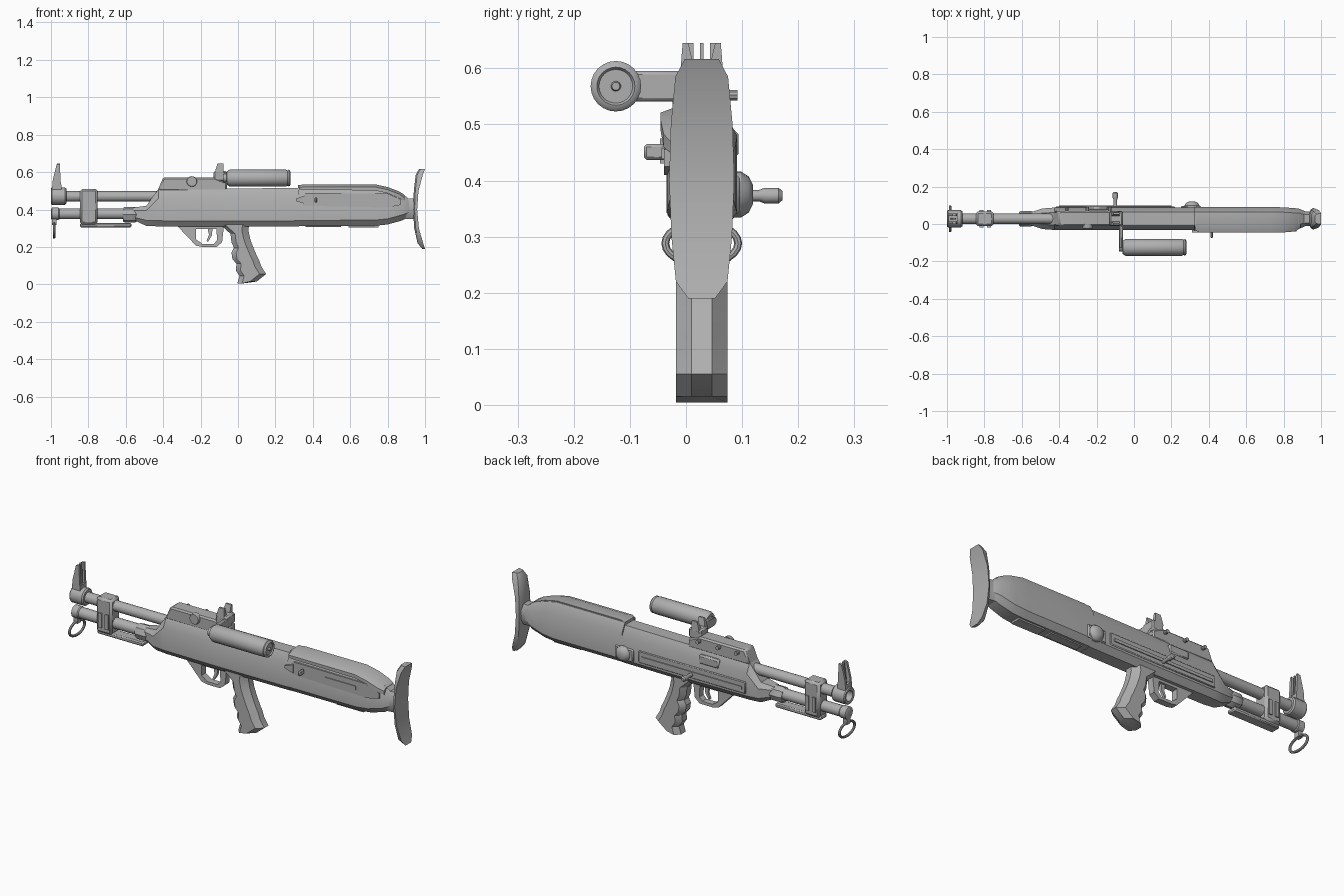
import bpy, bmesh, math
from mathutils import Vector

YC = 0.028  # centre plane of the long body
grey = bpy.data.materials.new("grey_metal")
grey.diffuse_color = (0.43, 0.43, 0.43, 1)


def finish(name, bm, bevel=0, smooth=True):
    bmesh.ops.recalc_face_normals(bm, faces=bm.faces)
    me = bpy.data.meshes.new(name)
    bm.to_mesh(me)
    bm.free()
    ob = bpy.data.objects.new(name, me)
    bpy.context.collection.objects.link(ob)
    me.materials.append(grey)
    bpy.ops.object.select_all(action='DESELECT')
    ob.select_set(True)
    bpy.context.view_layer.objects.active = ob
    if bevel:
        m = ob.modifiers.new("bevel", 'BEVEL')
        m.width = bevel
        m.segments = 1
        m.limit_method = 'ANGLE'
    if smooth:
        bpy.ops.object.shade_smooth_by_angle(angle=math.radians(32))
    return ob


def loft(name, rings, caps=True, **kw):
    bm = bmesh.new()
    vs = [[bm.verts.new(p) for p in r] for r in rings]
    n = len(rings[0])
    for a, b in zip(vs, vs[1:]):
        for i in range(n):
            j = (i + 1) % n
            bm.faces.new((a[i], a[j], b[j], b[i]))
    if caps:
        bm.faces.new(vs[0])
        bm.faces.new(vs[-1])
    return finish(name, bm, **kw)


def prism(name, pts, y0, y1, **kw):
    """Side outline (x, z) extruded across y."""
    return loft(name, [[(x, y, z) for x, z in pts] for y in (y0, y1)], **kw)


def box(name, x0, x1, y0, y1, z0, z1, **kw):
    return prism(name, [(x0, z0), (x1, z0), (x1, z1), (x0, z1)], y0, y1, **kw)


def lathe(name, prof, c, axis='x', n=20):
    """Turned part; prof is (position along axis, radius)."""
    rings = []
    for t, r in prof:
        ring = []
        for i in range(n):
            a = 2 * math.pi * i / n
            u, v = r * math.cos(a), r * math.sin(a)
            ring.append((t, c[0] + u, c[1] + v) if axis == 'x' else (c[0] + u, t, c[1] + v))
        rings.append(ring)
    return loft(name, rings)


def body_ring(x, zt, zb, hw, tw, bw, ct, cb):
    """Eight-sided body section: half widths at side, top, bottom; chamfer heights."""
    side = [(bw, zb), (hw, zb + cb), (hw, zt - ct), (tw, zt)]
    pts = side + [(-y, z) for y, z in reversed(side)]
    return [(x, YC + y, z) for y, z in pts]


# receiver and stock
loft("receiver", [body_ring(*s) for s in (
    (-0.56, 0.41, 0.345, 0.032, 0.02, 0.02, 0.015, 0.015),
    (-0.49, 0.42, 0.312, 0.055, 0.03, 0.03, 0.025, 0.03),
    (-0.425, 0.51, 0.31, 0.06, 0.034, 0.035, 0.05, 0.03),
    (-0.1, 0.512, 0.308, 0.061, 0.036, 0.035, 0.05, 0.03),
    (0.325, 0.515, 0.31, 0.061, 0.036, 0.035, 0.05, 0.03))])
loft("stock", [body_ring(*s) for s in (
    (0.32, 0.53, 0.312, 0.062, 0.036, 0.036, 0.05, 0.03),
    (0.73, 0.53, 0.313, 0.063, 0.036, 0.036, 0.05, 0.03),
    (0.80, 0.515, 0.32, 0.061, 0.035, 0.034, 0.05, 0.03),
    (0.88, 0.485, 0.342, 0.055, 0.03, 0.03, 0.04, 0.03),
    (0.915, 0.455, 0.365, 0.04, 0.022, 0.022, 0.025, 0.02))])
box("stock_lower_plate", 0.59, 0.75, 0.0, 0.056, 0.305, 0.32)
box("bottom_hatch", 0.36, 0.55, 0.005, 0.051, 0.306, 0.316)

# cheek pad overhanging the left of the stock
pad = []
for x, zt, zb, y in ((0.325, 0.528, 0.506, -0.034), (0.35, 0.535, 0.505, -0.045),
                     (0.73, 0.535, 0.502, -0.045), (0.80, 0.52, 0.487, -0.045),
                     (0.86, 0.497, 0.46, -0.04), (0.89, 0.478, 0.445, -0.022)):
    pad.append([(x, 0.06, zt), (x, -0.008, zt), (x, y, zt - 0.014), (x, y, zb), (x, 0.06, zb)])
loft("cheek_pad", pad)

# left side breech panel, with lever
prism("breech_panel", [(0.35, 0.42), (0.80, 0.41), (0.87, 0.425), (0.87, 0.455), (0.80, 0.485),
                       (0.36, 0.488)], -0.039, 0.0)
box("breech_slot_bar", 0.55, 0.735, -0.044, -0.03, 0.438, 0.458)
prism("lever_plate", [(0.31, 0.445), (0.36, 0.43), (0.36, 0.475), (0.31, 0.458)], -0.046, -0.02)
box("breech_lever_arm", 0.408, 0.422, -0.075, -0.03, 0.437, 0.465, bevel=0.005)

# butt plate, concave at the rear, and its neck
butt = []
for z, x0, x1, hw in ((0.19, 0.985, 1.0, 0.024), (0.22, 0.96, 0.99, 0.046), (0.30, 0.942, 0.967, 0.054),
                      (0.40, 0.936, 0.958, 0.058), (0.50, 0.94, 0.965, 0.055), (0.585, 0.95, 0.988, 0.047),
                      (0.617, 0.968, 1.0, 0.03)):
    butt.append([(x0 + 0.008, YC - hw * 0.85, z), (x1, YC - hw, z), (x1, YC + hw, z),
                 (x0 + 0.008, YC + hw * 0.85, z), (x0, YC + hw * 0.5, z), (x0, YC - hw * 0.5, z)])
loft("butt_plate", butt)
loft("butt_neck", [body_ring(x, 0.46, 0.35, w, w * .6, w * .6, 0.03, 0.03)
                   for x, w in ((0.89, 0.045), (0.925, 0.038), (0.945, 0.038))])

# upper barrel with hollow muzzle, lower tube with cap and collar
lathe("upper_barrel", [(-0.95, 0.028), (-0.40, 0.028)], (YC, 0.47))
lathe("muzzle", [(-0.96, 0.026), (-0.998, 0.028), (-1.0, 0.034), (-1.0, 0.042), (-0.995, 0.046),
                 (-0.925, 0.046), (-0.918, 0.04), (-0.918, 0.026)], (YC, 0.471))
lathe("lower_tube", [(-0.99, 0.029), (-0.53, 0.029)], (YC, 0.377))
lathe("lower_tube_cap", [(-1.0, 0.024), (-0.995, 0.033), (-0.96, 0.033), (-0.955, 0.029)], (YC, 0.377))
lathe("lower_collar", [(-0.615, 0.036), (-0.605, 0.042), (-0.55, 0.042), (-0.54, 0.036)], (YC, 0.372), n=8)

# clamp joining the tubes, and under rail
box("barrel_clamp", -0.845, -0.75, -0.012, 0.068, 0.32, 0.51, bevel=0.012)
for s in (-1, 1):
    for x in (-0.825, -0.785):
        box("clamp_rib", x, x + 0.02, YC + s * 0.036, YC + s * 0.046, 0.35, 0.43)
box("under_rail", -0.845, -0.57, 0.0, 0.056, 0.305, 0.328, bevel=0.006)

# front sight ears and post
for y in (0.0, 0.043):
    prism("front_sight_ear", [(-0.995, 0.50), (-0.945, 0.50), (-0.95, 0.59), (-0.953, 0.645), (-0.97, 0.64),
                              (-0.98, 0.60), (-0.99, 0.56)], y, y + 0.013)
prism("front_sight_post", [(-0.985, 0.50), (-0.95, 0.50), (-0.955, 0.645), (-0.967, 0.645)], 0.025, 0.031)
box("front_sight_base", -0.993, -0.945, 0.0, 0.056, 0.50, 0.535)

# sling ring under the front cap
box("sling_mount", -0.995, -0.97, 0.013, 0.043, 0.318, 0.355)
rings = []
for i in range(25):
    a = 2 * math.pi * i / 24
    d = Vector((0, math.cos(a), math.sin(a)))
    c = Vector((-0.983, YC + 0.065 * d.y, 0.288 + 0.037 * d.z))
    rings.append([c + 0.007 * (math.cos(b) * d + math.sin(b) * Vector((1, 0, 0)))
                  for b in [k * math.pi / 4 for k in range(8)]])
loft("sling_ring", rings, caps=False)

# top rail with screws, and rear sight
prism("top_rail", [(-0.43, 0.50), (-0.40, 0.572), (-0.13, 0.572), (-0.06, 0.545), (-0.06, 0.50)],
      -0.012, 0.07, bevel=0.008)
lathe("rail_knob", [(-0.024, 0.026), (-0.02, 0.028), (0.0, 0.028)], (-0.247, 0.55), 'y')
for x in (-0.36, -0.25, -0.13):
    lathe("rail_screw", [(0.06, 0.01), (0.092, 0.01)], (x, 0.552), 'y', 10)
box("rear_sight_base", -0.13, -0.06, -0.01, 0.066, 0.55, 0.605, bevel=0.008)
for s in (-1, 1):
    loft("rear_sight_ear", [[(x, YC + s * y, z) for x in (x0, -0.078) for y in ys[::1 if x == x0 else -1]]
                            for z, x0, ys in ((0.59, -0.125, (0.012, 0.038)), (0.62, -0.118, (0.018, 0.036)),
                                              (0.645, -0.11, (0.024, 0.034)))])

# side lamp tube on its bracket arm
box("lamp_arm", -0.08, -0.06, -0.13, 0.04, 0.541, 0.595, bevel=0.006)
lathe("side_lamp", [(-0.08, 0.022), (-0.062, 0.022), (-0.06, 0.036), (-0.045, 0.045), (0.255, 0.045),
                    (0.265, 0.041), (0.272, 0.045), (0.278, 0.04), (0.28, 0.034), (0.274, 0.03),
                    (0.274, 0.009), (0.282, 0.007)], (-0.125, 0.568), n=24)

# right side slide rail, charging handle and round cap
prism("slide_plate", [(-0.42, 0.35), (0.22, 0.35), (0.22, 0.415), (-0.42, 0.415)], 0.07, 0.094, bevel=0.004)
box("slide_bar", -0.40, 0.20, 0.09, 0.099, 0.372, 0.388)
lathe("charging_handle", [(0.09, 0.01), (0.13, 0.01), (0.14, 0.014), (0.165, 0.014), (0.172, 0.008)],
      (-0.10, 0.373), 'y', 12)
lathe("round_cap", [(0.08, 0.041), (0.098, 0.041), (0.112, 0.032), (0.119, 0.018)], (0.31, 0.375), 'y')
box("cap_mount", 0.25, 0.36, 0.07, 0.096, 0.34, 0.41, bevel=0.006)
box("side_cover", -0.26, -0.14, 0.07, 0.094, 0.44, 0.49, bevel=0.008)

# pistol grip with finger grooves
outline = [(-0.095, 0.32, 0.06), (-0.04, 0.27, 0.055), (-0.035, 0.225, 0.065), (-0.022, 0.195, 0.075),
           (-0.035, 0.17, 0.085), (-0.03, 0.135, 0.1), (-0.008, 0.11, 0.113), (-0.012, 0.075, 0.125),
           (0.008, 0.045, 0.15), (-0.004, 0.004, 0.10)]
grip = []
for x0, z, x1 in outline:
    zr = {0.045: 0.055, 0.004: 0.015}.get(z, z + 0.02 if z < 0.3 else z)
    hw = 0.046
    sec = [(x0, 0.02, z), (x0 + 0.025, hw, z), (x1 - 0.035, hw, zr), (x1, 0.018, zr)]
    grip.append([(x, YC + y, h) for x, y, h in sec] + [(x, YC - y, h) for x, y, h in reversed(sec)])
loft("pistol_grip", grip)

# trigger guard loop and trigger
outer = [(-0.325, 0.312), (-0.225, 0.207), (-0.19, 0.2), (-0.115, 0.2), (-0.085, 0.225), (-0.075, 0.312)]
inner = [(-0.225, 0.295), (-0.225, 0.24), (-0.19, 0.216), (-0.13, 0.216), (-0.112, 0.235), (-0.115, 0.295)]
loft("trigger_guard", [[(x, y, z) for x, z in o] for o, y in
                       ((outer, 0.01), (outer, 0.046), (inner, 0.046), (inner, 0.01), (outer, 0.01))], caps=False)
prism("trigger", [(-0.165, 0.31), (-0.135, 0.31), (-0.14, 0.26), (-0.16, 0.228), (-0.168, 0.232),
                  (-0.155, 0.265)], 0.021, 0.035)
